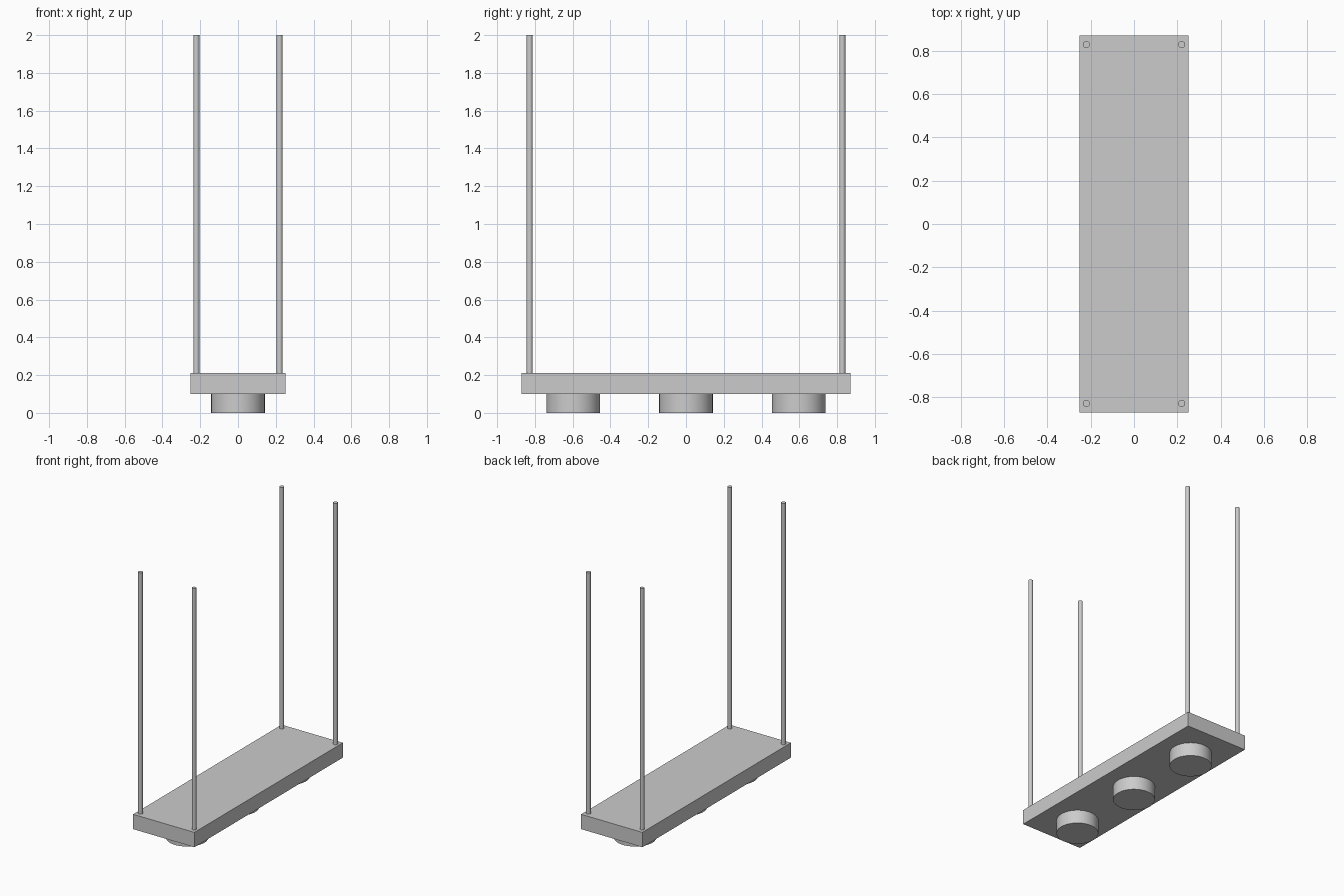
import bpy
import math

if "Cube" in bpy.data.objects:
    bpy.data.objects.remove(bpy.data.objects["Cube"])

grey = bpy.data.materials.new("light grey")
grey.diffuse_color = (0.6, 0.6, 0.6, 1)
grey.use_nodes = True
grey.node_tree.nodes["Principled BSDF"].inputs["Base Color"].default_value = grey.diffuse_color


def cylinder(name, x, y, z0, z1, radius, sides):
    bpy.ops.mesh.primitive_cylinder_add(
        vertices=sides, radius=radius, depth=z1 - z0,
        location=(x, y, (z0 + z1) / 2))
    ob = bpy.context.object
    ob.name = name
    ob.data.materials.append(grey)
    bpy.ops.object.shade_smooth_by_angle(angle=math.radians(40))


# Flat slab of the hanging lamp
bpy.ops.mesh.primitive_cube_add(size=1, location=(0, 0, 0.155))
slab = bpy.context.object
slab.name = "slab"
slab.scale = (0.502, 1.74, 0.11)
bpy.ops.object.transform_apply(location=False, rotation=False, scale=True)
slab.data.materials.append(grey)

# Round lamps under the slab
for i, y in enumerate((-0.597, 0, 0.597)):
    cylinder(f"lamp_{i + 1}", 0, y, 0, 0.1, 0.142, 48)

# Thin hanging rods at the corners
for x_name, x in (("left", -0.22), ("right", 0.22)):
    for y_name, y in (("front", -0.828), ("back", 0.828)):
        cylinder(f"rod_{y_name}_{x_name}", x, y, 0.21, 2.0, 0.016, 24)
